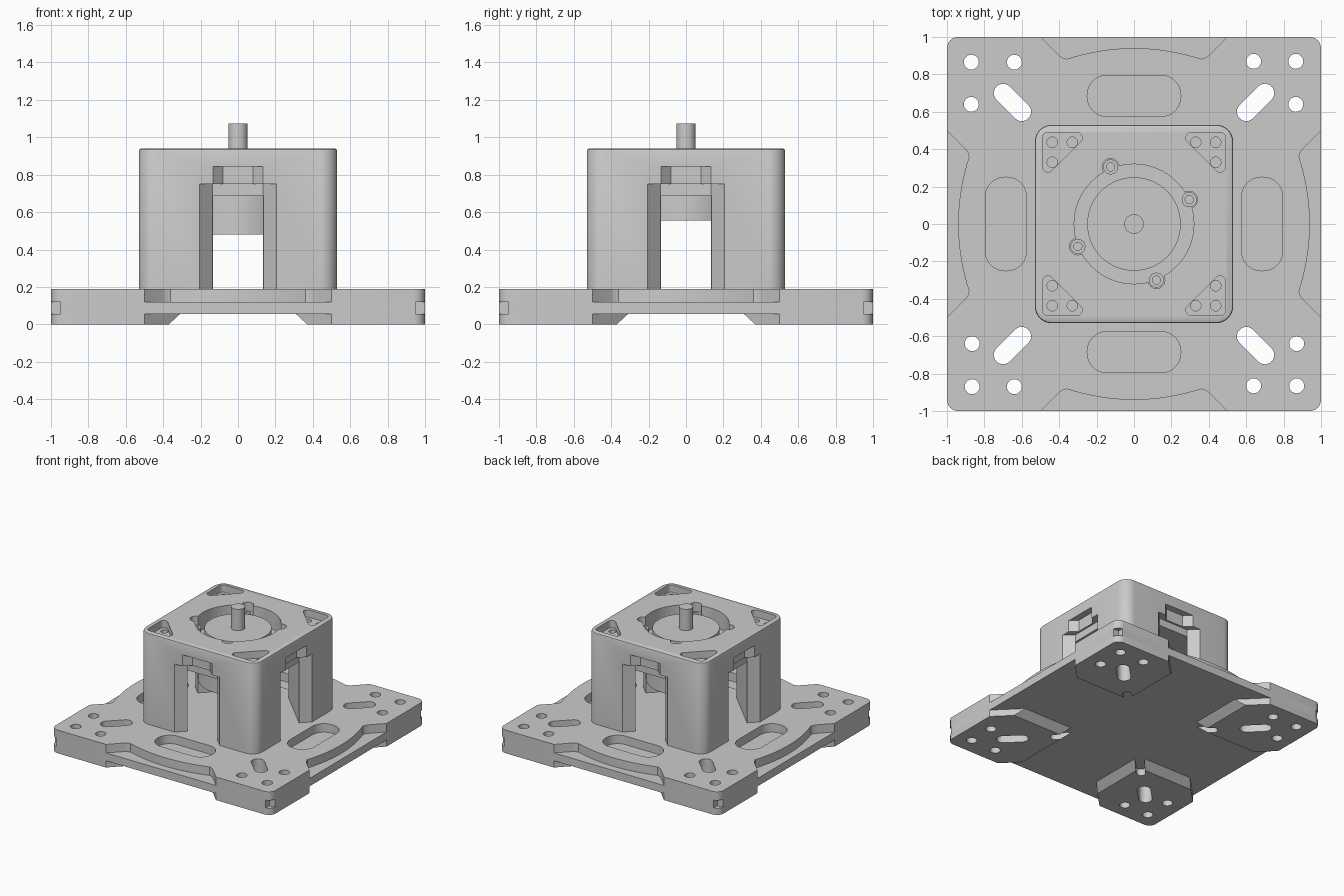
import bpy, bmesh, math
from mathutils import Vector

if "Cube" in bpy.data.objects:
    bpy.data.objects.remove(bpy.data.objects["Cube"])

grey = bpy.data.materials.new("plain_grey")
grey.use_nodes = True
GREY = (0.6, 0.6, 0.6, 1)
grey.diffuse_color = GREY
grey.node_tree.nodes["Principled BSDF"].inputs["Base Color"].default_value = GREY


# Outline helpers
def circle(x, y, r, n=32):
    return [(x + r * math.cos(2 * math.pi * i / n), y + r * math.sin(2 * math.pi * i / n))
            for i in range(n)]


def rounded(pts, r, n=6):
    """Polygon with every corner replaced by an arc of radius r."""
    out = []
    for i, p in enumerate(pts):
        p = Vector(p)
        u = (Vector(pts[i - 1]) - p).normalized()
        v = (Vector(pts[(i + 1) % len(pts)]) - p).normalized()
        half = u.angle(v) / 2
        c = p + (u + v).normalized() * r / math.sin(half)
        a = p + u * r / math.tan(half) - c
        b = p + v * r / math.tan(half) - c
        for k in range(n + 1):
            s = math.sin((1 - k / n) * (math.pi - 2 * half))
            t = math.sin(k / n * (math.pi - 2 * half))
            out.append(tuple(c + (a * s + b * t) / math.sin(2 * half)))
    return out


def square(h):
    return [(-h, -h), (h, -h), (h, h), (-h, h)]


def turn(pts, quarter):
    for _ in range(quarter):
        pts = [(-y, x) for x, y in pts]
    return pts


def capsule(d, length, r):
    """Slot on the diagonal, centred at (d, d)."""
    q = math.sqrt(0.5)
    h = length / 2
    box = [(-h, -r), (h, -r), (h, r), (-h, r)]
    return rounded([(d + q * (x - y), d + q * (x + y)) for x, y in box], r * 0.98)


# Solid helpers
def loft(bm, *sections):
    """Closed solid through (outline, z) sections with equal point counts."""
    rings = [[bm.verts.new((x, y, z)) for x, y in pts] for pts, z in sections]
    n = len(rings[0])
    for lo, hi in zip(rings, rings[1:]):
        for i in range(n):
            j = (i + 1) % n
            bm.faces.new((lo[i], lo[j], hi[j], hi[i]))
    bm.faces.new(rings[0][::-1])
    bm.faces.new(rings[-1])


def prism(bm, pts, z0, z1):
    loft(bm, (pts, z0), (pts, z1))


def make(name, bm):
    bmesh.ops.recalc_face_normals(bm, faces=bm.faces)
    mesh = bpy.data.meshes.new(name)
    bm.to_mesh(mesh)
    bm.free()
    mesh.materials.append(grey)
    ob = bpy.data.objects.new(name, mesh)
    bpy.context.collection.objects.link(ob)
    return ob


def solid(name, *prisms):
    bm = bmesh.new()
    for p in prisms:
        prism(bm, *p)
    return make(name, bm)


def cut(ob, *prisms):
    tool = solid("cutter", *prisms)
    tool.hide_render = True
    mod = ob.modifiers.new("cut", 'BOOLEAN')
    mod.operation, mod.solver, mod.object = 'DIFFERENCE', 'EXACT', tool
    bpy.context.view_layer.objects.active = ob
    bpy.ops.object.modifier_apply(modifier=mod.name)
    bpy.data.objects.remove(tool)


QUARTERS = range(4)
FLOOR, MID, DECK, TOP = 0.055, 0.12, 0.19, 0.94

# Corner holes and diagonal slots that pass through the whole base
through = []
for q in QUARTERS:
    for x, y in ((0.64, 0.87), (0.865, 0.87), (0.865, 0.64)):
        through.append((turn(circle(x, y, 0.04, 20), q), -0.05, 0.3))
    through.append((turn(capsule(0.65, 0.24, 0.05), q), -0.05, 0.3))

# Deck plate with a bowed notch on each side
corner = rounded([(-1, 0), (-1, -1), (0, -1)], 0.06)[7:14]
bow = [(x / 10 * 0.36, -0.94 + 0.058 * (x / 10) ** 2) for x in range(-10, 11)]
side = corner + [(-0.5, -1), (-0.405, -0.905), (-0.385, -0.89)] + bow
side += [(0.385, -0.89), (0.405, -0.905), (0.5, -1)]
deck = solid("deck_plate", (sum((turn(side, q) for q in QUARTERS), []), MID, DECK))
cut(deck, *through)
oval = rounded([(-0.25, 0.575), (0.25, 0.575), (0.25, 0.795), (-0.25, 0.795)], 0.105, 8)
cut(deck, *[(turn(oval, q), MID - 0.02, DECK + 0.05) for q in QUARTERS])

# Core plate with square corner notches
step = [(-1, -0.95), (-0.95, -0.95), (-0.95, -1)]
core = solid("core_plate", (sum((turn(step, q) for q in QUARTERS), []), FLOOR, MID))
cut(core, *through)

# Corner feet with sloped inner edges
for q, name in enumerate(("back_left", "back_right", "front_right", "front_left")):
    outer = turn(corner, 2)

    def foot_outline(inner):
        e = inner + 0.5
        return turn(outer + [(0.5, 1), (inner, e), (inner, inner), (e, inner), (1, 0.5)], q)

    bm = bmesh.new()
    loft(bm, (foot_outline(0.37), 0), (foot_outline(0.31), FLOOR))
    foot = make(name + "_foot", bm)
    cut(foot, *through[4 * q:4 * q + 4])
    cut(foot, (turn(capsule(0.37, 0.22, 0.035), q), -0.05, FLOOR + 0.02))

# Housing block with a softened top edge
bm = bmesh.new()
loft(bm, (rounded(square(0.53), 0.09, 8), DECK), (rounded(square(0.53), 0.09, 8), TOP - 0.012),
     (rounded(square(0.527), 0.087, 8), TOP - 0.004), (rounded(square(0.52), 0.08, 8), TOP))
housing = make("housing", bm)

# Inner cavity, then the bevelled window and the shallow recess above it on each side
cavity = sum((turn([(0.47, -0.125), (0.47, 0.125)], q) for q in QUARTERS), [])
cut(housing, (cavity, 0.1, 0.69))
window = [(-0.235, -0.56), (0.235, -0.56), (0.135, -0.46), (-0.135, -0.46)]
recess = [(-0.135, -0.56), (0.135, -0.56), (0.135, -0.53), (0.08, -0.475),
          (-0.08, -0.475), (-0.135, -0.53)]
for q in QUARTERS:
    cut(housing, (turn(window, q), 0.1, 0.75))
    cut(housing, (turn(recess, q), 0.74, 0.845))

# Round well with screw notches
screws = [(-0.125, 0.305), (-0.3, -0.12), (0.12, -0.3), (0.295, 0.13)]
cut(housing, (circle(0, 0, 0.32, 64), 0.8, 1.1))
for x, y in screws:
    cut(housing, (circle(x, y, 0.045, 24), 0.8, 1.1))

# Corner pockets with three holes each
pocket = rounded([(0.49, 0.49), (0.235, 0.49), (0.49, 0.235)], 0.03)
cut(housing, *[(turn(pocket, q), 0.88, 1.1) for q in QUARTERS])
cut(housing, *[(turn(circle(x, y, 0.028, 16), q), 0.78, 1.1) for q in QUARTERS
               for x, y in ((0.33, 0.437), (0.437, 0.437), (0.437, 0.33))])

# Motor: upper drum, lower body with a channel underneath, and shaft
solid("motor_drum", (circle(0, 0, 0.25, 64), 0.79, 0.9))
body = solid("motor_body", (circle(0, 0, 0.3, 64), 0.48, 0.69))
cut(body, ([(-0.5, -0.14), (0.5, -0.14), (0.5, 0.14), (-0.5, 0.14)], 0.4, 0.555))
solid("shaft", (circle(0, 0, 0.052), 0.89, 1.075))

# Socket screws around the well
for i, (x, y) in enumerate(screws):
    screw = solid("screw_%d" % (i + 1), (circle(x, y, 0.04, 24), 0.79, 0.87))
    cut(screw, (circle(x, y, 0.022, 16), 0.84, 1))

# Smooth curved walls, keep edges crisp
bpy.ops.object.select_all(action='DESELECT')
for ob in bpy.context.scene.objects:
    if ob.type == 'MESH' and ob.data.materials and ob.data.materials[0] == grey:
        ob.select_set(True)
        bpy.context.view_layer.objects.active = ob
bpy.ops.object.shade_smooth_by_angle(angle=math.radians(30))
